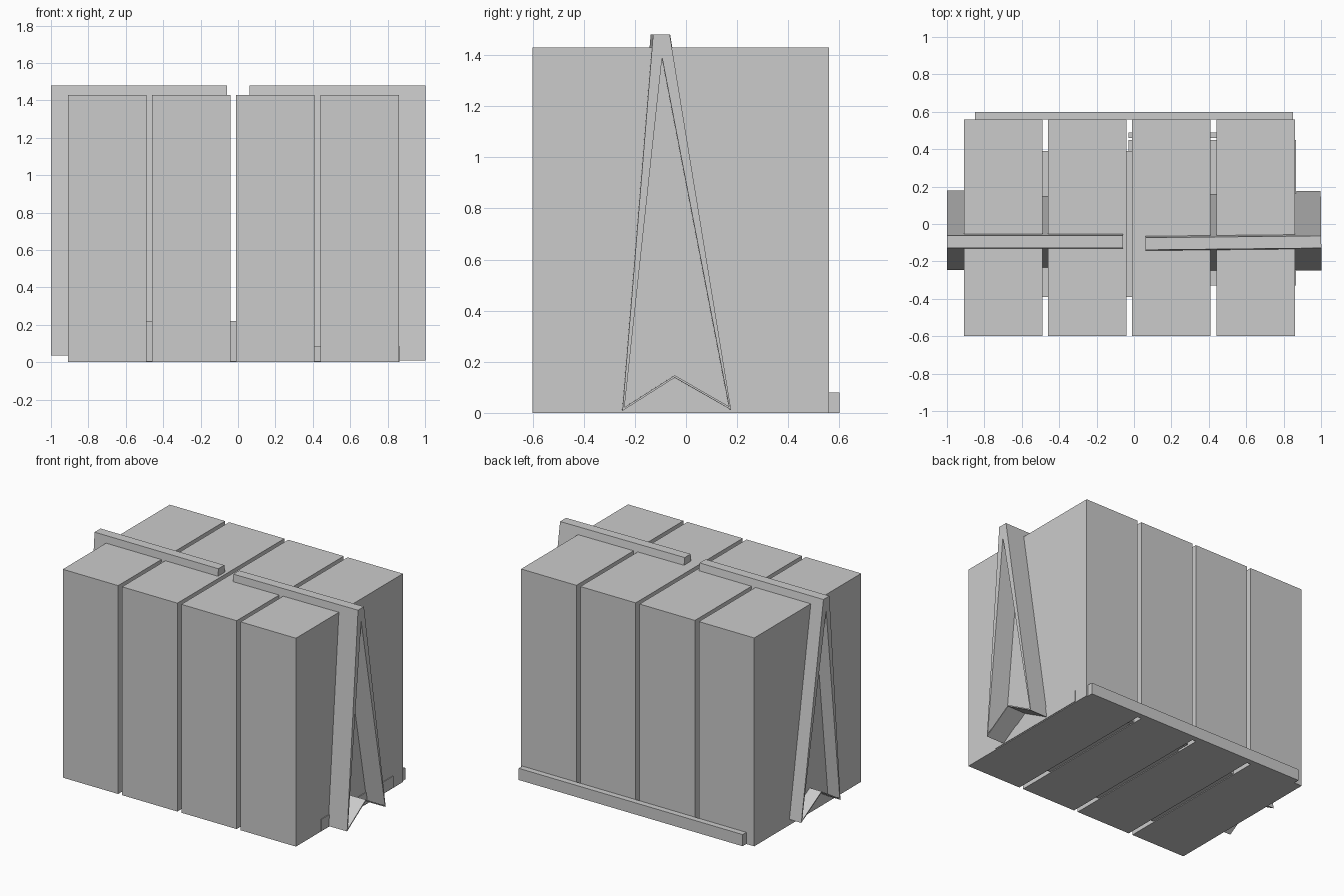
import bpy
import bmesh
from math import radians

cube = bpy.data.objects.get("Cube")
if cube:
    bpy.data.objects.remove(cube, do_unlink=True)

# One plain grey for the whole model
GREY = (0.6, 0.6, 0.6, 1.0)
grey = bpy.data.materials.new("plain_grey")
grey.use_nodes = True
grey.diffuse_color = GREY
grey.node_tree.nodes["Principled BSDF"].inputs["Base Color"].default_value = GREY


def finish(name, bm):
    bmesh.ops.recalc_face_normals(bm, faces=bm.faces)
    mesh = bpy.data.meshes.new(name)
    bm.to_mesh(mesh)
    bm.free()
    mesh.materials.append(grey)
    obj = bpy.data.objects.new(name, mesh)
    bpy.context.collection.objects.link(obj)
    return obj


def box(name, x, y, z):
    """Box between pairs of limits on each axis."""
    bm = bmesh.new()
    bmesh.ops.create_cube(bm, size=1)
    for v in bm.verts:
        v.co = [lim[0] if c < 0 else lim[1] for c, lim in zip(v.co, (x, y, z))]
    return finish(name, bm)


def hollow_frame(name, outer, inner, x0, x1):
    """Tube along x between an outer and an inner outline in the yz plane."""
    bm = bmesh.new()
    rings = [[bm.verts.new((x, y, z)) for y, z in outline]
             for x, outline in ((x0, outer), (x1, outer), (x1, inner), (x0, inner))]
    n = len(outer)
    for a, b in zip(rings, rings[1:] + rings[:1]):
        for i in range(n):
            j = (i + 1) % n
            corners = []
            for v in (a[i], a[j], b[j], b[i]):
                corners.append(v)
            bm.faces.new(corners)
    bmesh.ops.remove_doubles(bm, verts=bm.verts, dist=0.0001)
    return finish(name, bm)


# Four upright blocks with narrow gaps
for i in range(4):
    x = -0.91 + i * 0.45
    box(f"block_{i + 1}", (x, x + 0.42), (-0.6, 0.56), (0, 1.43))

# Low rail along the back
box("back_rail", (-0.85, 0.85), (0.56, 0.6), (0, 0.08))

# Low crossbars seen in the gaps
box("right_base_bar", (-0.85, -0.01), (-0.39, 0.39), (0.005, 0.22))
box("left_base_bar", (-0.03, 0.865), (-0.33, 0.45), (0.005, 0.085))
box("rear_base_bar", (-0.03, 0.85), (0.46, 0.49), (0.005, 0.08))

# Tall hollow wedge frames with a notched foot: front foot, peak, back foot, notch
outer = [(-0.255, 0.008), (-0.135, 1.48), (-0.07, 1.48), (0.17, 0.012), (-0.05, 0.138)]
inner = [(-0.247, 0.022), (-0.1, 1.39), (-0.1, 1.39), (0.162, 0.025), (-0.05, 0.147)]

left = hollow_frame("left_wedge_frame", outer, inner, 0.06, 1.0)
left.rotation_euler.z = radians(0.6)
left.location.y = -0.004


def raised(outline):
    """Same outline with its feet lifted a little."""
    return [(y + 0.008, z + 0.027 * (1 - z / 1.48)) for y, z in outline]


hollow_frame("right_wedge_frame", raised(outer), raised(inner), -1.0, -0.06)
